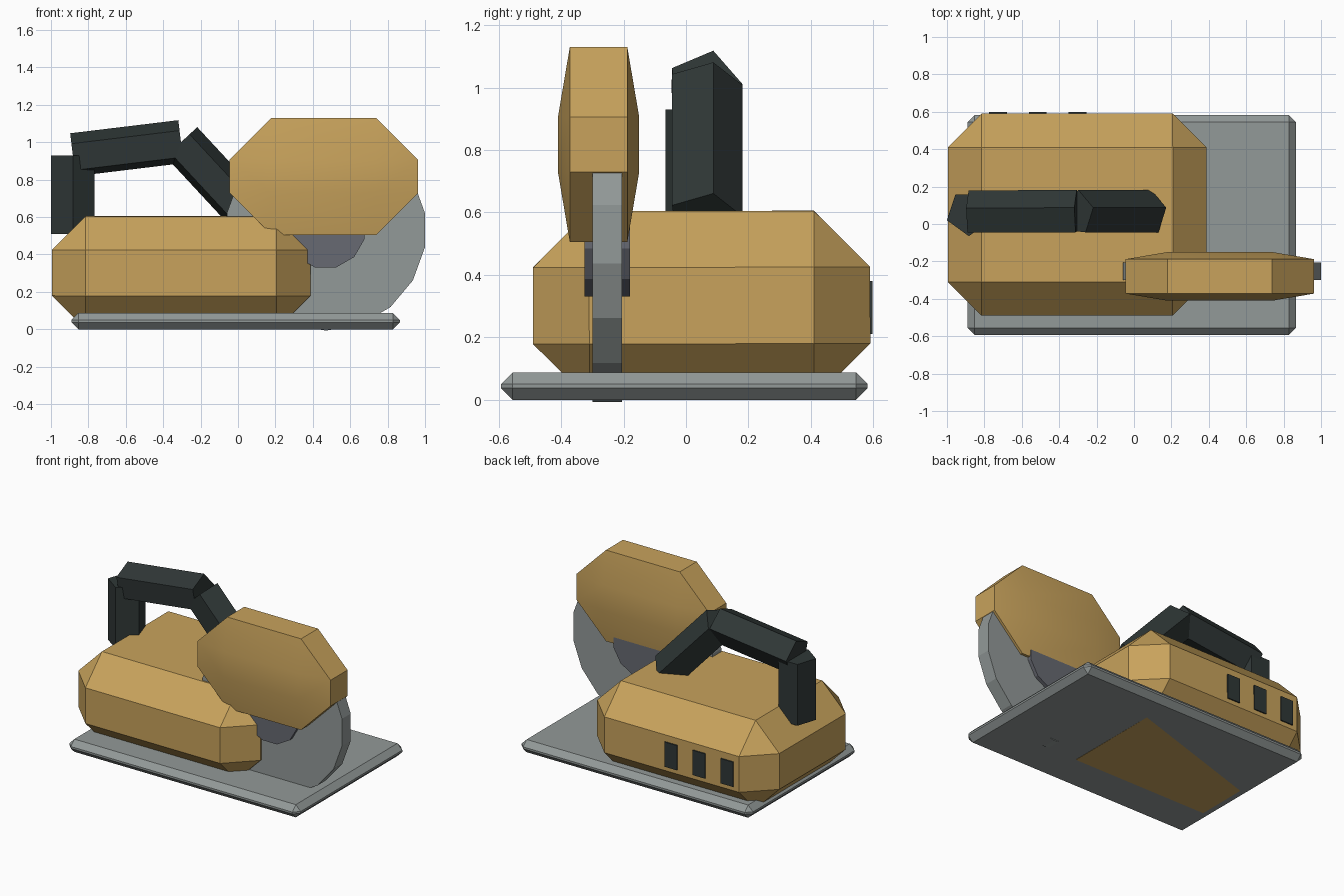
import bpy, bmesh
from math import cos, sin, radians, tau
from itertools import product
from mathutils import Vector

cube = bpy.data.objects.get("Cube")
if cube:
    bpy.data.objects.remove(cube, do_unlink=True)


def material(name, rgb):
    mat = bpy.data.materials.new(name)
    mat.use_nodes = True
    mat.diffuse_color = (*rgb, 1)
    mat.node_tree.nodes["Principled BSDF"].inputs["Base Color"].default_value = (*rgb, 1)
    return mat


yellow = material("tan yellow", (0.58, 0.365, 0.107))
steel = material("light steel", (0.29, 0.32, 0.315))
hub_grey = material("slate grey", (0.135, 0.142, 0.168))
dark = material("dark green grey", (0.029, 0.039, 0.038))


def hull(name, points, mat):
    """Convex solid around the points, with its flat faces merged."""
    bm = bmesh.new()
    for p in points:
        bm.verts.new(p)
    bmesh.ops.convex_hull(bm, input=bm.verts[:])
    bmesh.ops.dissolve_limit(bm, angle_limit=0.01, verts=bm.verts[:], edges=bm.edges[:])
    bmesh.ops.recalc_face_normals(bm, faces=bm.faces[:])
    mesh = bpy.data.meshes.new(name)
    bm.to_mesh(mesh)
    bm.free()
    mesh.materials.append(mat)
    obj = bpy.data.objects.new(name, mesh)
    bpy.context.collection.objects.link(obj)
    return obj


def chamfer_box(name, low, high, cut, mat):
    """Box with every edge chamfered by its own amount per axis."""
    low, high, cut = Vector(low), Vector(high), Vector(cut)
    half = (high - low) / 2
    points = []
    for signs in product((-1, 1), repeat=3):
        for axis in range(3):
            points.append([s * (half[i] - (0 if i == axis else cut[i]))
                           for i, s in enumerate(signs)])
    obj = hull(name, points, mat)
    obj.location = (low + high) / 2
    return obj


def prism(name, start, end, radius, sides, phase, mat):
    """Regular prism between two points."""
    start, end = Vector(start), Vector(end)
    along = (end - start).normalized()
    across = Vector((0, 1, 0)) if abs(along.y) < 0.5 else Vector((1, 0, 0))
    up = across.cross(along) * -1
    points = []
    for k in range(sides):
        a = radians(phase) + tau * k / sides
        offset = radius * (cos(a) * across + sin(a) * up)
        points += [start + offset, end + offset]
    return hull(name, points, mat)


# Base plate and motor housing
chamfer_box("base_plate", (-0.89, -0.593, 0), (0.865, 0.582, 0.087), (0.037,) * 3, steel)
body = chamfer_box("motor_housing", (-0.995, -0.49, 0), (0.387, 0.59, 0.605), (0.18,) * 3, yellow)
body.location.z -= 0.0003
body.rotation_euler = (0.0019, 0.0006, 0)

# Upper blade guard
guard = chamfer_box("blade_guard", (-0.045, -0.41, 0.505), (0.963, -0.15, 1.13),
                    (0.224, 0.038, 0.224), yellow)
bpy.context.view_layer.objects.active = guard
guard.select_set(True)
bpy.ops.object.shade_smooth_by_angle(angle=radians(30))
guard.select_set(False)

# Blade and its hub
prism("blade", (0.47, -0.3, 0.53), (0.47, -0.205, 0.53), 0.537, 18, 10, steel)
prism("blade_hub", (0.468, -0.325, 0.54), (0.468, -0.18, 0.54), 0.217, 12, 15, hub_grey)

# Handle made of three five-sided bars
path = [(-0.883, 0.058, 0.93), (-0.305, 0.06, 1.0), (0.085, 0.06, 0.58)]
prism("handle_post", (-0.883, 0.058, 0.51), path[0], 0.123, 5, 180, dark)
prism("handle_grip", path[0], path[1], 0.122, 5, 5, dark)
prism("handle_brace", path[1], path[2], 0.122, 5, 5, dark)

# Cooling vents on the back
for i in range(3):
    x = -0.775 + 0.213 * i
    chamfer_box(f"vent_{i + 1}", (x, 0.58, 0.21), (x + 0.095, 0.598, 0.38), (0, 0, 0), dark)
